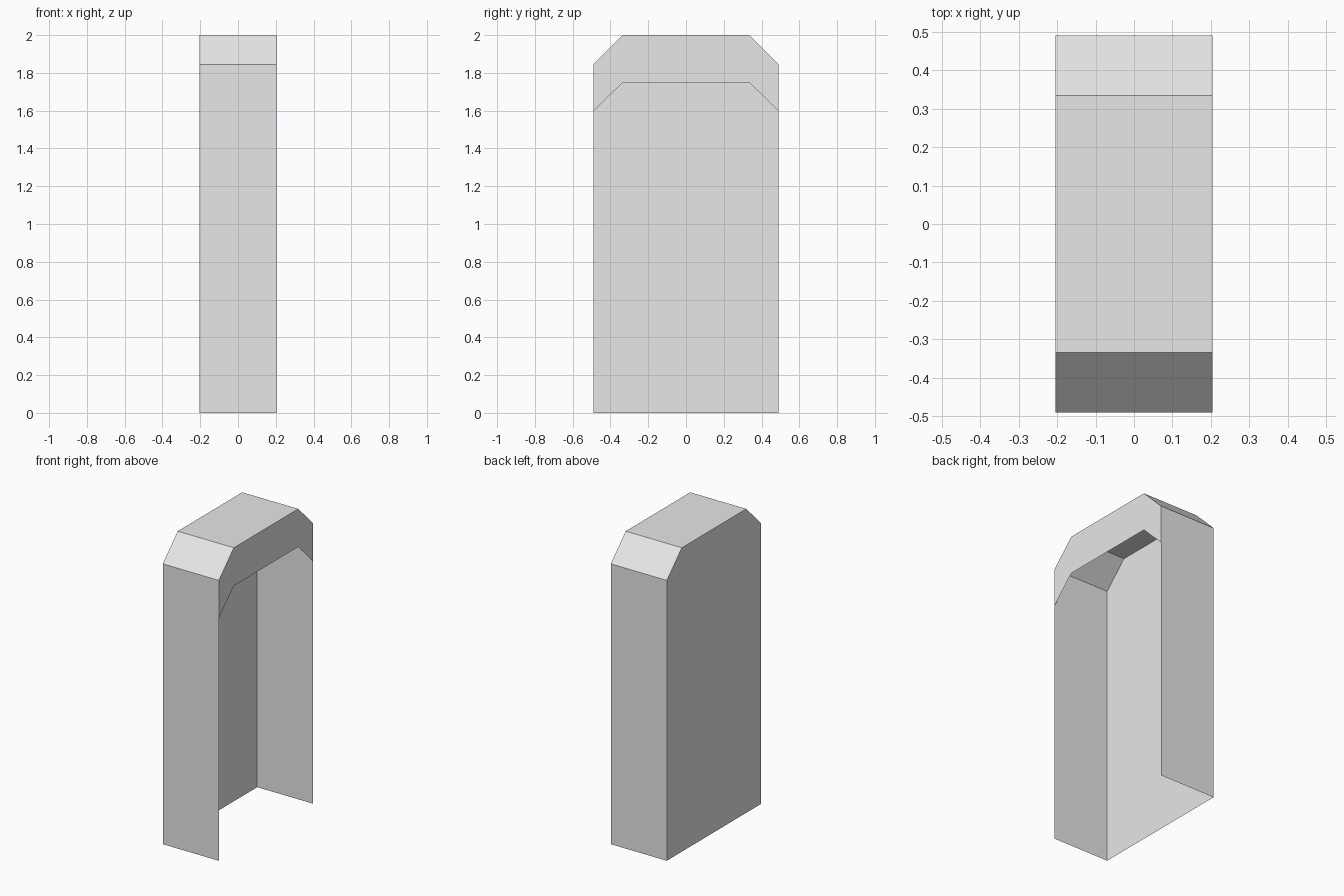
import bpy
import bmesh

cube = bpy.data.objects.get("Cube")
if cube:
    bpy.data.objects.remove(cube, do_unlink=True)

HALF_X, HALF_Y, TOP_Y = 0.204, 0.491, 0.335
TOP, SHOULDER, BAND = 2.0, 1.845, 0.25

grey = bpy.data.materials.new("plain grey")
grey.use_nodes = True
colour = (0.8, 0.8, 0.8, 1)
grey.diffuse_color = colour
grey.node_tree.nodes["Principled BSDF"].inputs["Base Color"].default_value = colour


def arch(x, drop=0.0):
    """Chamfered arch line across the hood at a given x."""
    points = [(-HALF_Y, SHOULDER), (-TOP_Y, TOP), (TOP_Y, TOP), (HALF_Y, SHOULDER)]
    return [(x, y, z - drop) for y, z in points]


def outline(x):
    """Whole arch line with both feet on the ground."""
    return [(x, -HALF_Y, 0), *arch(x), (x, HALF_Y, 0)]


def strip(bm, line_a, line_b):
    """Row of quads between two lines."""
    a, b = ([bm.verts.new(p) for p in line] for line in (line_a, line_b))
    for i in range(len(a) - 1):
        bm.faces.new((a[i], a[i + 1], b[i + 1], b[i]))


def make_part(name, build):
    bm = bmesh.new()
    build(bm)
    mesh = bpy.data.meshes.new(name)
    bm.to_mesh(mesh)
    bm.free()
    mesh.materials.append(grey)
    obj = bpy.data.objects.new(name, mesh)
    bpy.context.collection.objects.link(obj)


# Thin side walls and chamfered roof, open at the bottom
make_part("walls_and_roof", lambda bm: strip(bm, outline(HALF_X), outline(-HALF_X)))

# Solid panel closing the far side
make_part("back_panel", lambda bm: bm.faces.new(
    [bm.verts.new(p) for p in outline(-HALF_X)]))

# Arched band above the opening
make_part("arch_band", lambda bm: strip(bm, arch(HALF_X, BAND), arch(HALF_X)))
